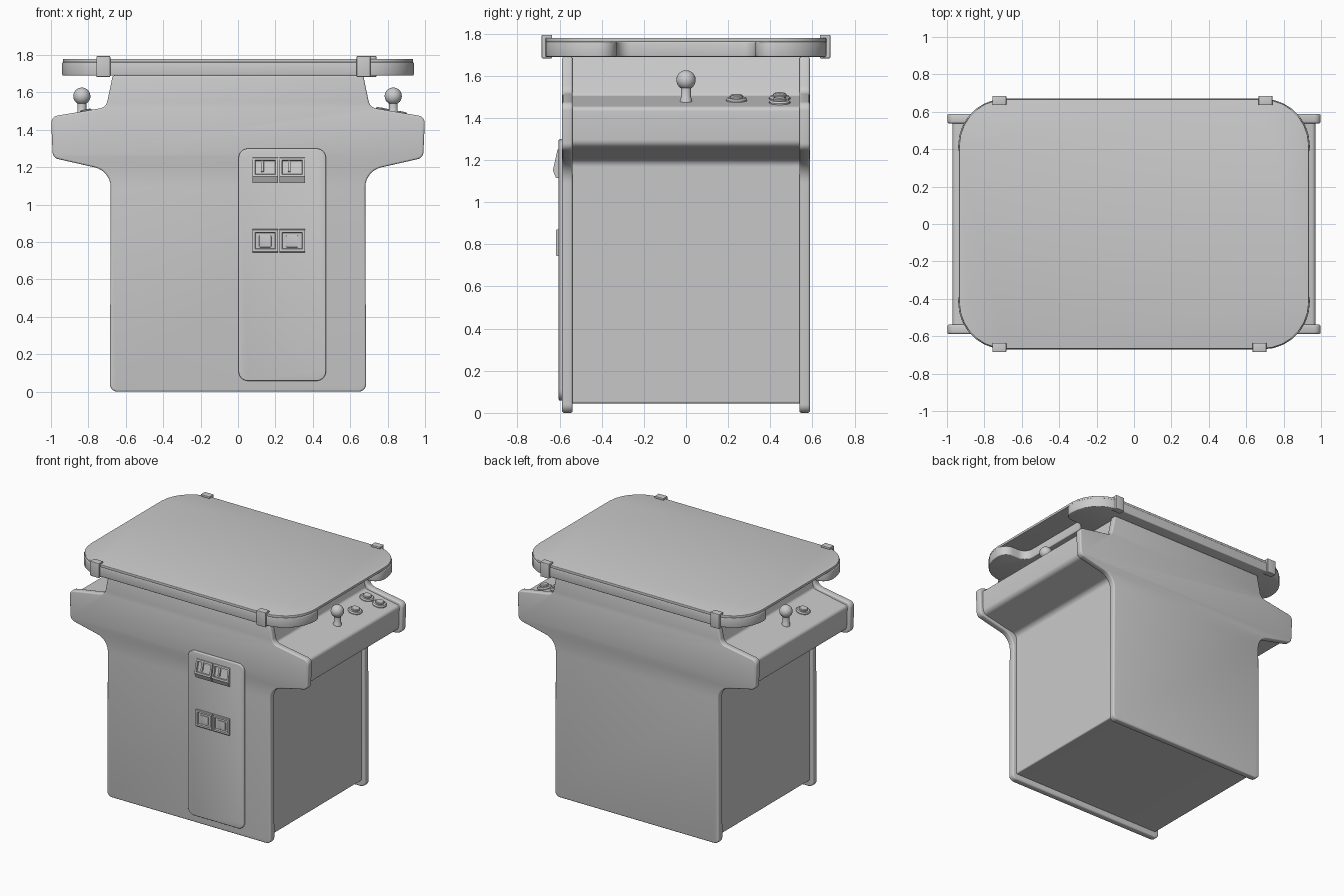
import bpy, bmesh, math
from mathutils import Vector

if "Cube" in bpy.data.objects:
    bpy.data.objects.remove(bpy.data.objects["Cube"])

grey = bpy.data.materials.new("cabinet_grey")
grey.diffuse_color = (0.6, 0.6, 0.6, 1)
grey.use_nodes = True
grey.node_tree.nodes["Principled BSDF"].inputs["Base Color"].default_value = grey.diffuse_color


def fillet(points, steps=7):
    """Round each (x, y, radius) corner of a polygon with a tangent arc."""
    out = []
    for i, (x, y, r) in enumerate(points):
        p = Vector((x, y))
        if r == 0:
            out.append(p)
            continue
        a = (Vector(points[i - 1][:2]) - p).normalized()
        b = (Vector(points[(i + 1) % len(points)][:2]) - p).normalized()
        half = a.angle(b) / 2
        centre = p + (a + b).normalized() * (r / math.sin(half))
        start = p + a * (r / math.tan(half)) - centre
        end = p + b * (r / math.tan(half)) - centre
        sweep = start.angle_signed(end)
        for k in range(steps + 1):
            t = -sweep * k / steps
            c, s = math.cos(t), math.sin(t)
            out.append(centre + Vector((start.x * c - start.y * s, start.x * s + start.y * c)))
    return out


def finish(name, bm, bevel=0.0):
    bmesh.ops.recalc_face_normals(bm, faces=bm.faces[:])
    mesh = bpy.data.meshes.new(name)
    bm.to_mesh(mesh)
    bm.free()
    ob = bpy.data.objects.new(name, mesh)
    bpy.context.collection.objects.link(ob)
    mesh.materials.append(grey)
    bpy.ops.object.select_all(action='DESELECT')
    ob.select_set(True)
    bpy.context.view_layer.objects.active = ob
    if bevel:
        m = ob.modifiers.new("bevel", 'BEVEL')
        m.width, m.segments, m.limit_method = bevel, 3, 'ANGLE'
        m.angle_limit = math.radians(40)
        bpy.ops.object.modifier_apply(modifier=m.name)
    bpy.ops.object.shade_smooth_by_angle(angle=math.radians(35))
    return ob


def prism_bm(points, plane, lo, hi):
    """Extrude a 2D outline drawn in the xz, xy or yz plane from lo to hi."""
    place = {'xz': lambda p, d: (p[0], d, p[1]),
             'xy': lambda p, d: (p[0], p[1], d),
             'yz': lambda p, d: (d, p[0], p[1])}[plane]
    bm = bmesh.new()
    a = [bm.verts.new(place(p, lo)) for p in points]
    b = [bm.verts.new(place(p, hi)) for p in points]
    bm.faces.new(a)
    bm.faces.new(b)
    n = len(points)
    for i in range(n):
        bm.faces.new((a[i], a[(i + 1) % n], b[(i + 1) % n], b[i]))
    bmesh.ops.recalc_face_normals(bm, faces=bm.faces[:])
    return bm


def prism(name, points, plane, lo, hi, bevel=0.0):
    return finish(name, prism_bm(points, plane, lo, hi), bevel)


def rect(x0, x1, y0, y1, r=0.0):
    return fillet([(x0, y0, r), (x1, y0, r), (x1, y1, r), (x0, y1, r)])


def both_sides(half):
    """Mirror a right-hand outline across x = 0."""
    return fillet(half + [(-x, z, r) for x, z, r in reversed(half)])


def lathe(name, profile, loc, tilt=0.0, sides=24):
    """Spin a (radius, height) profile about a tilted vertical axis."""
    bm = bmesh.new()
    vs = [bm.verts.new((r, 0, z)) for r, z in profile]
    es = [bm.edges.new(e) for e in zip(vs, vs[1:])]
    bmesh.ops.spin(bm, geom=vs + es, axis=(0, 0, 1), cent=(0, 0, 0),
                   angle=2 * math.pi, steps=sides)
    bmesh.ops.remove_doubles(bm, verts=bm.verts[:], dist=1e-4)
    ob = finish(name, bm)
    ob.location = loc
    ob.rotation_euler.y = tilt


# Front and back side panels with control wings
panel = both_sides([(0.685, 0, 0.04), (0.68, 1.18, 0.11), (0.99, 1.25, 0.04),
                    (1.0, 1.47, 0.04), (0.705, 1.52, 0.05), (0.67, 1.69, 0)])
prism("front_panel", panel, 'xz', -0.588, -0.538, 0.01)
prism("back_panel", panel, 'xz', 0.538, 0.588, 0.01)

# Inner body with both control decks
body = both_sides([(0.655, 0.045, 0.01), (0.655, 1.20, 0.04), (0.965, 1.265, 0.04),
                   (0.972, 1.452, 0.025), (0.69, 1.505, 0.02), (0.645, 1.69, 0)])
prism("inner_body", body, 'xz', -0.545, 0.545)

# Table frame with a notch at each player end, and its glass top
quarter = [(0.74, 0.33, 0.07), (0.94, 0.33, 0.08), (0.94, 0.67, 0.25)]
right = [(x, -y, r) for x, y, r in reversed(quarter)] + quarter
prism("table_frame", both_sides(right), 'xy', 1.69, 1.762, 0.006)
prism("table_glass", rect(-0.935, 0.935, -0.667, 0.667, 0.25), 'xy', 1.76, 1.78, 0.004)

# Glass clips
clip = [(0.635, 1.778), (0.665, 1.778), (0.665, 1.695), (0.635, 1.695),
        (0.635, 1.683), (0.685, 1.683), (0.685, 1.794), (0.635, 1.794)]
for side, name, xs in ((-1, "front", (-0.72, 0.671)), (1, "back", (-0.72, 0.703))):
    for i, x in enumerate(xs):
        prism(f"{name}_clip_{i + 1}", [(y * side, z) for y, z in clip], 'yz',
              x - 0.037, x + 0.037, 0.004)

# Coin door
prism("coin_door", rect(0.003, 0.47, 0.058, 1.3, 0.05), 'xz', -0.604, -0.58, 0.006)


def framed_box(name, outline, x0, x1, rim, depth):
    """Box whose largest front facing face is recessed inside a rim."""
    bm = prism_bm(outline, 'yz', x0, x1)
    face = max((f for f in bm.faces if f.normal.y < -0.5), key=lambda f: f.calc_area())
    bmesh.ops.inset_region(bm, faces=[face], thickness=rim)
    bmesh.ops.inset_region(bm, faces=[face], thickness=0.004, depth=-depth)
    finish(name, bm)


upper = [(-0.59, 1.115), (-0.617, 1.115), (-0.632, 1.15), (-0.610, 1.25), (-0.59, 1.255)]
lower = [(-0.59, 0.745), (-0.614, 0.745), (-0.618, 0.75), (-0.618, 0.865),
         (-0.614, 0.87), (-0.59, 0.87)]
for i, x in enumerate((0.078, 0.222)):
    # Coin slot housings, their slots, and the return cups below with flaps
    framed_box(f"coin_slot_{i + 1}", upper, x, x + 0.135, 0.018, 0.012)
    prism(f"coin_slot_bar_{i + 1}", [(-0.60, 1.175), (-0.626, 1.175), (-0.611, 1.235), (-0.60, 1.235)],
          'yz', x + 0.045, x + 0.06, 0.002)
    framed_box(f"coin_return_{i + 1}", lower, x, x + 0.135, 0.018, 0.012)
    prism(f"coin_return_flap_{i + 1}", rect(x + 0.035, x + 0.1, 0.772, 0.835, 0.006),
          'xz', -0.612, -0.60, 0.002)

# Joysticks: collar, stick and ball in one turned shape
ball = [(0.046 * math.sin(a), 0.105 + 0.046 * -math.cos(a))
        for a in (math.radians(35 + 145 * k / 10) for k in range(11))]
stick = [(0, -0.015), (0.029, -0.015), (0.029, 0.012), (0.024, 0.02), (0.024, 0.066)] + ball
lathe("right_joystick", stick, (0.83, 0, 1.475))
lathe("left_joystick", stick, (-0.835, 0, 1.475))

# Push buttons, tilted with the control decks
button = [(0, -0.005), (0.05, -0.005), (0.05, 0.006), (0.043, 0.014), (0.031, 0.014),
          (0.031, 0.022), (0.026, 0.027), (0, 0.028)]
for i, (x, y) in enumerate(((0.81, 0.24), (0.765, 0.445), (0.87, 0.445), (-0.81, -0.24))):
    tilt = math.copysign(0.186, x)
    lathe(f"button_{i + 1}", button, (x, y, 1.505 - (abs(x) - 0.69) * 0.188), tilt)
